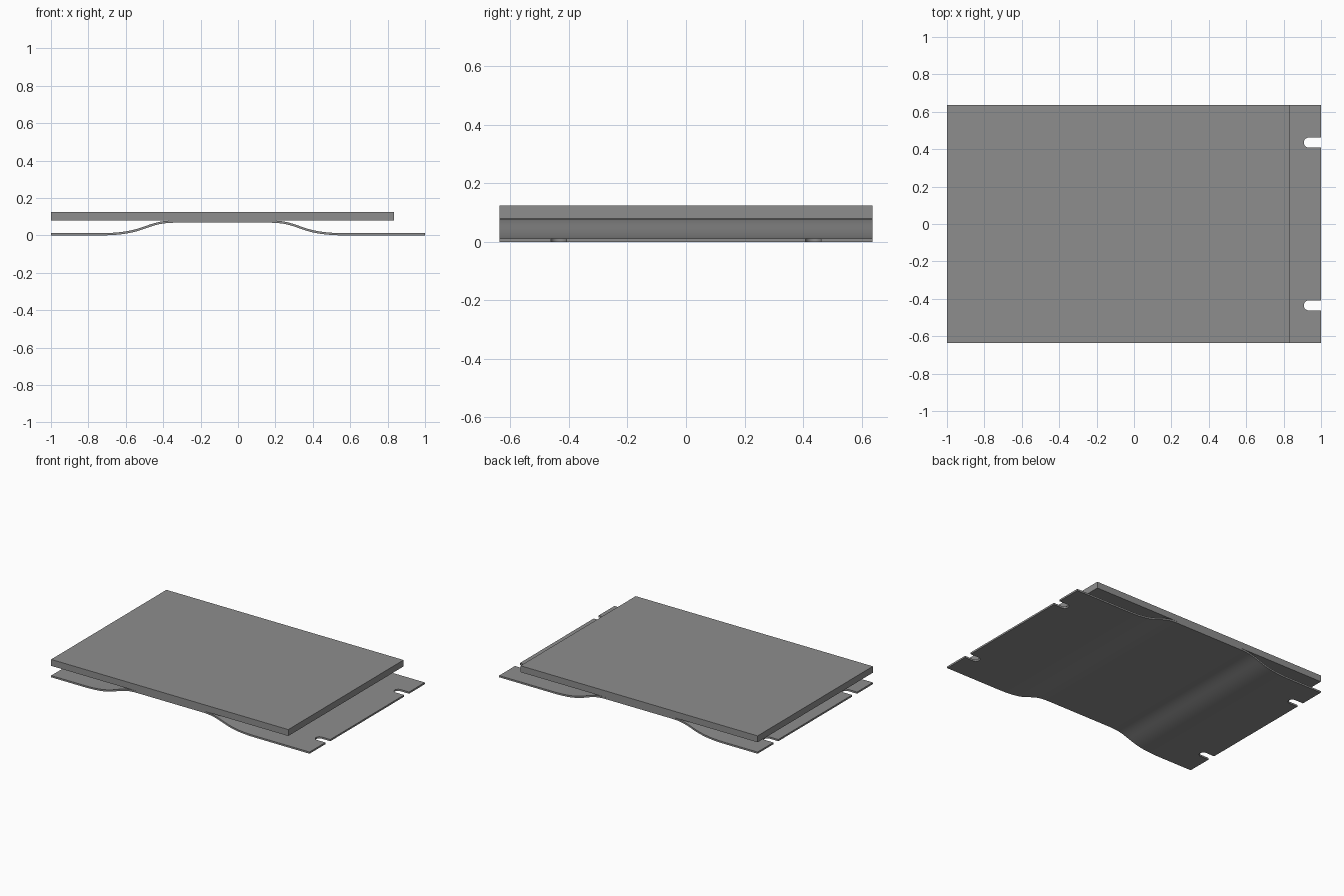
import bpy, bmesh, math
from mathutils import Vector

if "Cube" in bpy.data.objects:
    bpy.data.objects.remove(bpy.data.objects["Cube"])

HALF_Y = 0.637      # half depth shared by both plates
THICK = 0.012       # sheet thickness
CENTRE = -0.0825    # middle of the raised bend
RISE = 0.068        # height of the bend

grey = bpy.data.materials.new("plain grey")
grey.diffuse_color = (0.27, 0.27, 0.27, 1)
grey.use_nodes = True
grey.node_tree.nodes["Principled BSDF"].inputs["Base Color"].default_value = grey.diffuse_color


def extrude_outline(name, outline, direction):
    """Solid made by sweeping a closed outline along a vector."""
    bm = bmesh.new()
    face = bm.faces.new([bm.verts.new(p) for p in outline])
    swept = bmesh.ops.extrude_face_region(bm, geom=[face])["geom"]
    moved = [v for v in swept if isinstance(v, bmesh.types.BMVert)]
    bmesh.ops.translate(bm, verts=moved, vec=direction)
    bmesh.ops.recalc_face_normals(bm, faces=bm.faces)
    mesh = bpy.data.meshes.new(name)
    bm.to_mesh(mesh)
    bm.free()
    mesh.materials.append(grey)
    obj = bpy.data.objects.new(name, mesh)
    bpy.context.collection.objects.link(obj)
    return obj


# Top slab
extrude_outline("top_slab", [(-1, -HALF_Y, 0.08), (0.835, -HALF_Y, 0.08),
                             (0.835, HALF_Y, 0.08), (-1, HALF_Y, 0.08)], (0, 0, 0.045))


# Bent sheet: one S-curve, mirrored about the middle of the bend
def s_curve(t):
    pts = [(0.25, RISE), (0.42, RISE), (0.40, 0), (0.66, 0)]
    w = [(1 - t) ** 3, 3 * t * (1 - t) ** 2, 3 * t * t * (1 - t), t ** 3]
    return (sum(k * p[0] for k, p in zip(w, pts)), sum(k * p[1] for k, p in zip(w, pts)))


half = [s_curve(i / 20) for i in range(21)]
line = [Vector((-1, 0))]
line += [Vector((CENTRE - d, z)) for d, z in reversed(half)]
line += [Vector((CENTRE + d, z)) for d, z in half]
line += [Vector((1, 0))]

# Offset the underside to give an even thickness
upper = []
for i, p in enumerate(line):
    run = line[min(i + 1, len(line) - 1)] - line[max(i - 1, 0)]
    normal = Vector((-run.y, run.x)).normalized()
    if i in (0, len(line) - 1):
        normal = Vector((0, 1))
    upper.append(p + normal * THICK)
outline = [(p.x, -HALF_Y, p.y) for p in line + upper[::-1]]
sheet = extrude_outline("bent_sheet", outline, (0, 2 * HALF_Y, 0))

# Four round-ended slots, open at the sheet ends
R = 0.027
for sx in (-1, 1):
    for sy in (-1, 1):
        slot = [(sx * 1.1, sy * 0.435 - R, -0.02)]
        for i in range(17):
            a = math.pi * i / 16
            slot.append((sx * (0.935 - R * math.sin(a)), sy * 0.435 - R * math.cos(a), -0.02))
        slot.append((sx * 1.1, sy * 0.435 + R, -0.02))
        cutter = extrude_outline("slot_cutter", slot, (0, 0, 0.06))
        cutter.hide_render = True
        mod = sheet.modifiers.new("slot", 'BOOLEAN')
        mod.operation = 'DIFFERENCE'
        mod.solver = 'EXACT'
        mod.object = cutter
        bpy.context.view_layer.objects.active = sheet
        bpy.ops.object.modifier_apply(modifier=mod.name)
        bpy.data.objects.remove(cutter)

# Smooth bend with crisp edges
bpy.ops.object.select_all(action='DESELECT')
sheet.select_set(True)
bpy.context.view_layer.objects.active = sheet
bpy.ops.object.shade_smooth_by_angle(angle=math.radians(30))
